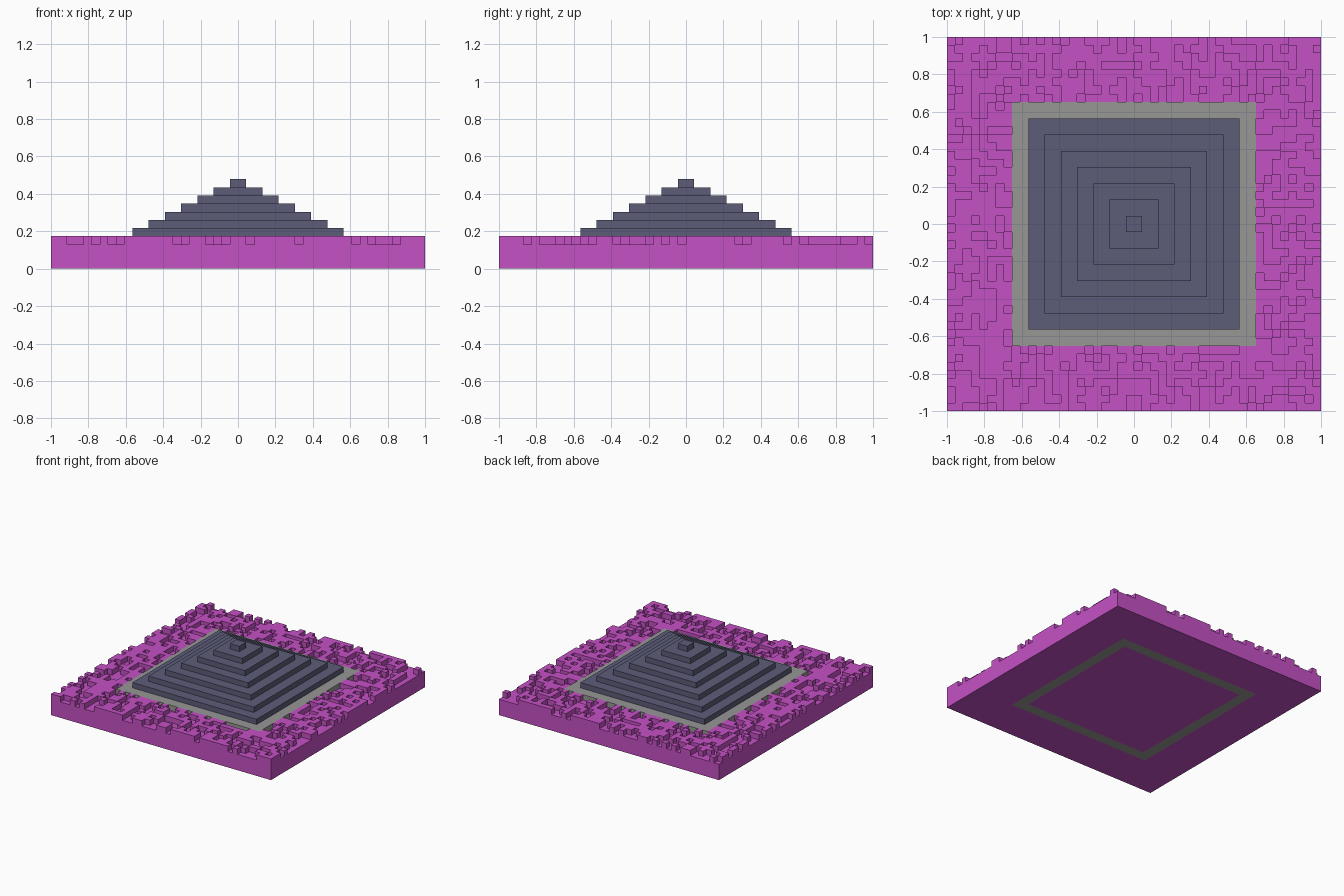
import bpy, bmesh, random

cube = bpy.data.objects.get("Cube")
if cube:
    bpy.data.objects.remove(cube, do_unlink=True)

N = 46                  # cells along each side
U = 2 / N               # size of one cell
GROUND, RAISED = 3, 4   # heights in cells
RING_OUT, RING_IN = 15, 13


def material(name, rgb):
    m = bpy.data.materials.new(name)
    m.use_nodes = True
    m.diffuse_color = (*rgb, 1)
    m.node_tree.nodes["Principled BSDF"].inputs["Base Color"].default_value = (*rgb, 1)
    return m


magenta = material("magenta", (0.56, 0.083, 0.56))
grey = material("path grey", (0.31, 0.31, 0.305))
slate = material("slate blue", (0.107, 0.107, 0.19))


def finish(bm, name, mat):
    bmesh.ops.remove_doubles(bm, verts=bm.verts, dist=1e-5)
    me = bpy.data.meshes.new(name)
    bm.to_mesh(me)
    bm.free()
    me.materials.append(mat)
    ob = bpy.data.objects.new(name, me)
    bpy.context.collection.objects.link(ob)
    return ob


def quad(bm, pts):
    bm.faces.new([bm.verts.new((x * U, y * U, z * U)) for x, y, z in pts])


def square(bm, half, z):
    """Four corner vertices of a centred square, anticlockwise from above."""
    return [bm.verts.new((x * half * U, y * half * U, z * U))
            for x, y in ((-1, -1), (1, -1), (1, 1), (-1, 1))]


def bridge(bm, a, b):
    for k in range(4):
        n = (k + 1) % 4
        bm.faces.new((a[k], a[n], b[n], b[k]))


# Rough ground: raised and sunken cells around the path
random.seed(7)
front_holes = {2, 3, 5, 7, 8, 15, 16, 19, 20, 21, 24, 30, 37, 39, 40, 41, 42}
side_holes = {3, 20, 22, 29, 30, 35, 45, *range(5, 12), *range(14, 19), *range(37, 44)}
height = {}
for i in range(N):
    for j in range(N):
        x, y = i - N // 2, j - N // 2
        if -RING_OUT <= x < RING_OUT and -RING_OUT <= y < RING_OUT:
            continue
        if j == 0:
            hole = i in front_holes
        elif i == N - 1:
            hole = j in side_holes
        else:
            hole = random.random() < 0.42
        height[x, y] = GROUND if hole else RAISED

bm = bmesh.new()
for (x, y), h in height.items():
    quad(bm, ((x, y, h), (x + 1, y, h), (x + 1, y + 1, h), (x, y + 1, h)))
    sides = (((0, -1), (x, y), (x + 1, y)), ((1, 0), (x + 1, y), (x + 1, y + 1)),
             ((0, 1), (x + 1, y + 1), (x, y + 1)), ((-1, 0), (x, y + 1), (x, y)))
    for (dx, dy), a, b in sides:
        nx, ny = x + dx, y + dy
        outside = not (-N // 2 <= nx < N // 2 and -N // 2 <= ny < N // 2)
        low = 0 if outside else height.get((nx, ny), RAISED)
        if low < h:
            quad(bm, ((*a, low), (*b, low), (*b, h), (*a, h)))
# Underside of the ground
bridge(bm, square(bm, RING_OUT, 0), square(bm, N / 2, 0))
finish(bm, "rough_ground", magenta)

# Path: square frame running the full depth of the base
bm = bmesh.new()
loops = [square(bm, r, z) for r, z in ((RING_OUT, 0), (RING_OUT, RAISED),
                                       (RING_IN, RAISED), (RING_IN, 0))]
for k in range(4):
    bridge(bm, loops[k], loops[(k + 1) % 4])
finish(bm, "path_frame", grey)

# Ground under the pyramid
bm = bmesh.new()
low, high = square(bm, RING_IN, 0), square(bm, RING_IN, RAISED)
bridge(bm, low, high)
bm.faces.new(low[::-1])
bm.faces.new(high)
finish(bm, "pyramid_foundation", magenta)

# Stepped pyramid: seven steps, each two cells narrower in half width
bm = bmesh.new()
previous = None
for step in range(7):
    half, z = RING_IN - 2 * step, RAISED + step
    for ring in (square(bm, half, z), square(bm, half, z + 1)):
        if previous:
            bridge(bm, previous, ring)
        previous = ring
bm.faces.new(previous)
finish(bm, "stepped_pyramid", slate)
